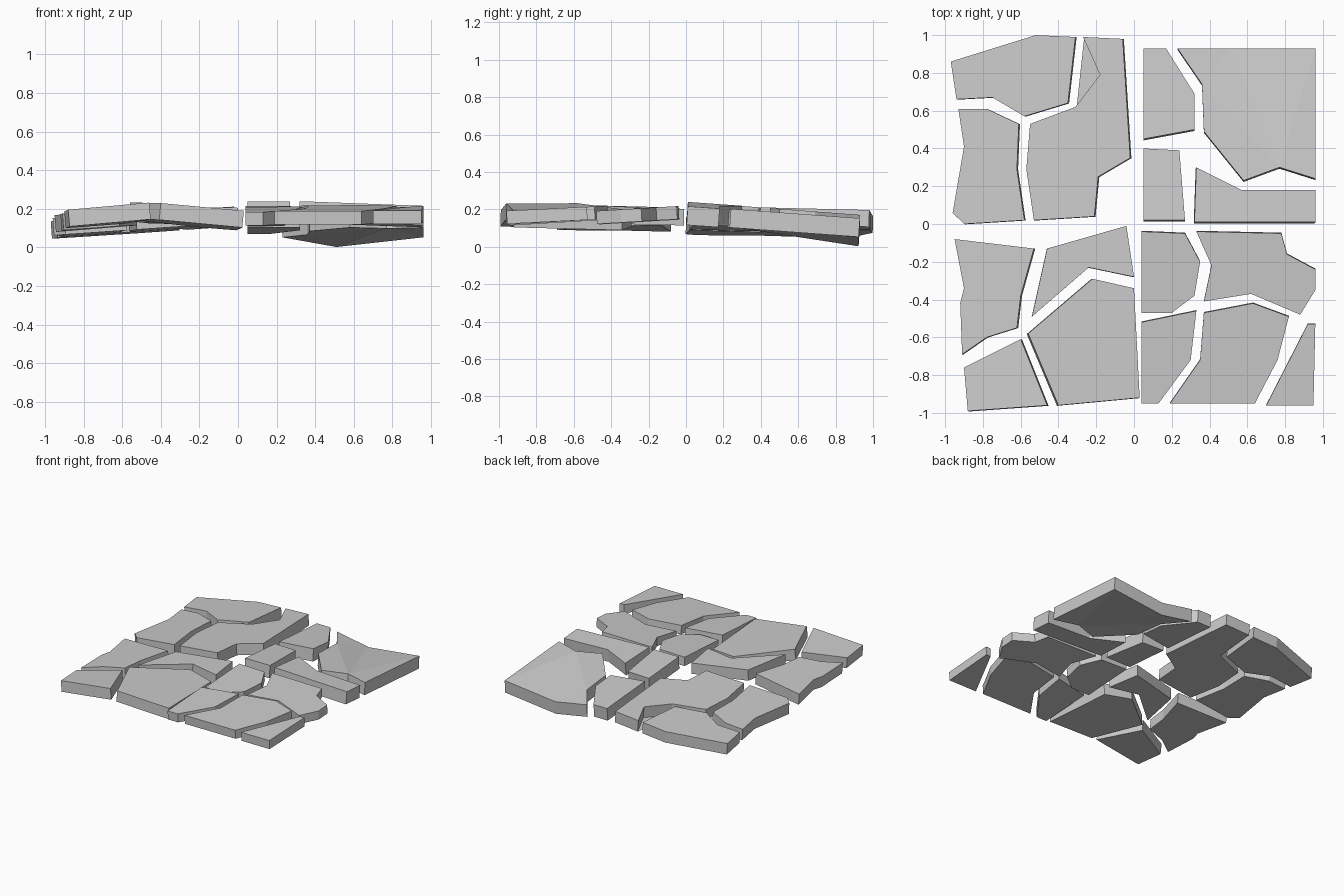
import bpy, bmesh
from mathutils import Vector

if "Cube" in bpy.data.objects:
    bpy.data.objects.remove(bpy.data.objects["Cube"])


def slab(name, thick, plane, outline):
    """Tilted paving shard: top lies on z = a + bx*x + by*y; a third outline value bends a corner."""
    a, bx, by = plane
    normal = Vector((-bx, -by, 1)).normalized()
    bm = bmesh.new()
    top = []
    for p in outline:
        dz = p[2] if len(p) > 2 else 0
        top.append(Vector((p[0], p[1], a + bx * p[0] + by * p[1] + dz)))
    upper = [bm.verts.new(v) for v in top]
    lower = [bm.verts.new(v - normal * thick) for v in top]
    caps = [bm.faces.new(upper), bm.faces.new(lower[::-1])]
    n = len(top)
    for i in range(n):
        j = (i + 1) % n
        bm.faces.new((upper[i], lower[i], lower[j], upper[j]))
    bmesh.ops.triangulate(bm, faces=caps)
    bmesh.ops.recalc_face_normals(bm, faces=bm.faces)
    mesh = bpy.data.meshes.new(name)
    bm.to_mesh(mesh)
    bm.free()
    bpy.context.collection.objects.link(bpy.data.objects.new(name, mesh))


# Back left quarter: rises toward the middle
t, tilt = 0.09, (0.22, 0.07, -0.02)
slab("back_left_shard_outer", t, tilt, [
    (-.97, .86), (-.52, 1), (-.31, .99), (-.35, .64), (-.58, .57), (-.75, .67), (-.94, .66)])
slab("back_left_shard_inner", t, tilt, [
    (-.27, .99), (-.06, .98), (-.02, .35), (-.19, .25), (-.21, .04),
    (-.53, .02), (-.57, .29), (-.55, .53), (-.31, .62), (-.18, .79)])
slab("back_left_shard_side", t, tilt, [
    (-.93, .61), (-.78, .61), (-.61, .53), (-.62, .29), (-.58, .02),
    (-.90, 0), (-.96, .06), (-.90, .41)])

# Back right quarter: sinks toward the back, corner shard sags in the middle of its back edge
t = 0.1
slab("back_right_shard_narrow", t, (.24, 0, -.075), [
    (.05, .93), (.17, .93), (.32, .69), (.32, .50), (.05, .45)])
slab("back_right_shard_corner", t, (.22, 0, -.073), [
    (.23, .93), (.51, .93, -.05), (.96, .93), (.96, .24), (.77, .30),
    (.58, .23), (.37, .49), (.36, .74)])
slab("back_right_shard_small", t, (.24, 0, -.075), [
    (.05, .40), (.24, .39), (.27, .02), (.05, .02)])
slab("back_right_shard_strip", t, (.252, -.037, -.07), [
    (.33, .30), (.57, .18), (.96, .18), (.96, .01), (.32, .01)])

# Front left quarter: ridge between the two front shards
t = 0.087
slab("front_left_shard_side", t, (.242, .08, -.01), [
    (-.95, -.08), (-.53, -.13), (-.60, -.38), (-.62, -.55), (-.78, -.60),
    (-.91, -.69), (-.92, -.42), (-.90, -.34)])
slab("front_left_shard_inner", t, (.2, -.02, -.02), [
    (-.46, -.13), (-.04, -.01), (0, -.28), (-.24, -.23), (-.54, -.49)])
slab("front_left_shard_corner", t, (.245, .09, -.03), [
    (-.60, -.61), (-.46, -.96), (-.88, -.99), (-.90, -.76)])
slab("front_left_shard_large", t, (.165, -.09, -.03), [
    (-.22, -.29), (0, -.34), (.03, -.92), (-.40, -.96), (-.56, -.58)])

# Front right quarter: each row rises toward the back
t = 0.07
slab("front_right_shard_inner", t, (.217, 0, .06), [
    (.04, -.04), (.27, -.05), (.35, -.20), (.32, -.38), (.20, -.47), (.04, -.47)])
slab("front_right_shard_side", t, (.22, 0, .06), [
    (.33, -.04), (.78, -.05), (.81, -.16), (.96, -.24), (.96, -.35),
    (.88, -.48), (.62, -.37), (.37, -.41), (.41, -.22)])
slab("front_right_shard_narrow", t, (.24, 0, .06), [
    (.04, -.52), (.33, -.46), (.30, -.72), (.13, -.95), (.04, -.95)])
slab("front_right_shard_middle", t, (.245, 0, .06), [
    (.37, -.47), (.63, -.42), (.82, -.49), (.76, -.72), (.64, -.95), (.19, -.95), (.35, -.72)])
slab("front_right_shard_corner", t, (.24, 0, .05), [
    (.92, -.53), (.96, -.53), (.95, -.96), (.70, -.96)])
